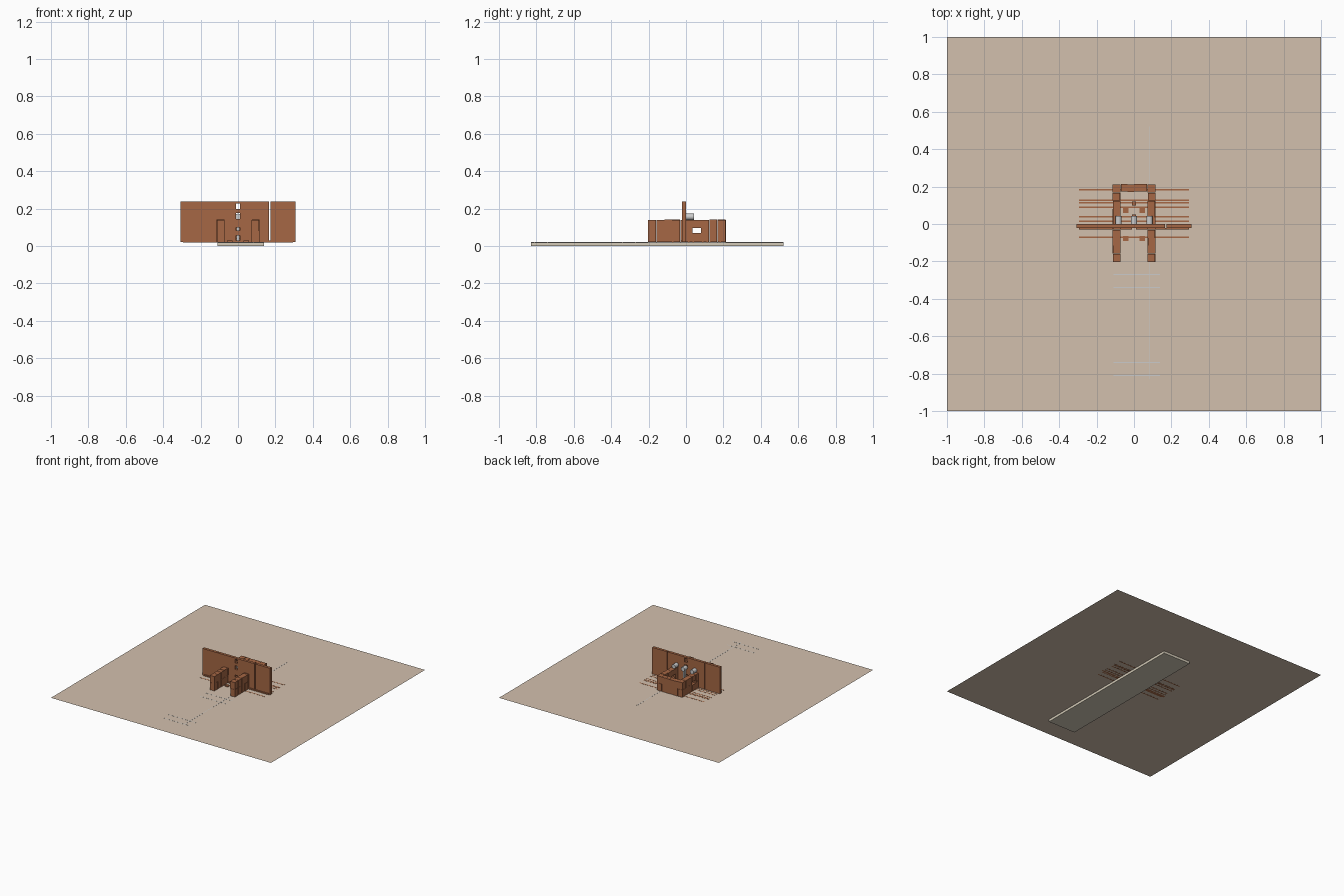
import bpy, bmesh, math, random
from mathutils import Matrix, Vector

if "Cube" in bpy.data.objects:
    bpy.data.objects.remove(bpy.data.objects["Cube"])

random.seed(4)
G = 0.02  # ground level


def material(name, rgb):
    m = bpy.data.materials.new(name)
    m.diffuse_color = (*rgb, 1)
    m.use_nodes = True
    m.node_tree.nodes["Principled BSDF"].inputs["Base Color"].default_value = m.diffuse_color
    return m


SAND = material("sand", (0.65, 0.53, 0.42))
BRICK = material("brick", (0.38, 0.136, 0.058))
PAVING = material("paving", (0.66, 0.60, 0.48))


def finish(name, bm, mat=None):
    me = bpy.data.meshes.new(name)
    bm.to_mesh(me)
    bm.free()
    ob = bpy.data.objects.new(name, me)
    bpy.context.collection.objects.link(ob)
    if mat:
        me.materials.append(mat)
    return ob


def boxes(name, specs, mat=None):
    """One object from boxes given as (x0, x1, y0, y1, z0, z1)."""
    bm = bmesh.new()
    for x0, x1, y0, y1, z0, z1 in specs:
        c = Vector((x0 + x1, y0 + y1, z0 + z1)) / 2
        s = Matrix.Diagonal((x1 - x0, y1 - y0, z1 - z0, 1))
        bmesh.ops.create_cube(bm, size=1, matrix=Matrix.Translation(c) @ s)
    return finish(name, bm, mat)


# Ground sheet
bm = bmesh.new()
bmesh.ops.create_grid(bm, x_segments=1, y_segments=1, size=1,
                      matrix=Matrix.Translation((0, 0, G)))
finish("ground", bm, SAND)

# Sunken path with thin joints that just reach the surface
boxes("path", [(-0.11, 0.14, -0.83, 0.52, 0, G - 0.0005)], PAVING)
joints = [(-0.11, 0.14, y - 0.002, y + 0.002, G - 0.002, G + 0.0006)
          for y in (-0.81, -0.74, -0.34, -0.27)]
joints.append((0.08, 0.084, -0.83, 0.52, G - 0.002, G + 0.0006))
boxes("path_joints", joints)

# Brick floor courses, flush with the ground on both sides
courses = [(-0.295, 0.295, y - 0.004, y + 0.004, G - 0.0008, G + 0.0008)
           for y in (-0.07, 0.015, 0.04, 0.09, 0.113, 0.126, 0.182)]
boxes("floor_courses", courses, BRICK)

# Gate wall: two outer panels and a centre pierced by a column of slots
Y0, Y1, TOP = -0.022, 0.0, 0.238
wall = [(-0.307, -0.172, Y0, Y1, G, TOP), (0.173, 0.307, Y0, Y1, G, TOP),
        (-0.170, -0.012, Y0, Y1, G, TOP), (0.012, 0.167, Y0, Y1, G, TOP)]
solid = [(0.02, 0.03), (0.055, 0.082), (0.098, 0.145), (0.175, 0.198), (0.228, TOP)]
wall += [(-0.012, 0.012, Y0, Y1, a, b) for a, b in solid]
boxes("gate_wall", wall, BRICK)
boxes("wall_plinth", [(-0.295, -0.012, -0.03, Y0, G, 0.029),
                      (0.012, 0.295, -0.03, Y0, G, 0.029)], BRICK)

# Side walls of stacked blocks, with a see-through window behind the gate
stones = []
cuts = [-0.205, -0.16, -0.115, -0.075, -0.03, 0.035, 0.08, 0.125, 0.168, 0.213]
for side in (-1, 1):
    for y0, y1 in zip(cuts, cuts[1:]):
        levels = [(G, 0.07), (0.0955, 0.138)] if y0 == 0.035 else [(G, 0.08), (0.081, 0.138)]
        for z0, z1 in levels:
            j = random.uniform(0, 0.003)
            xa, xb = sorted((side * (0.071 + j), side * (0.113 + j * 0.7)))
            stones.append((xa, xb, y0 + 0.001, y1 - 0.001, z0,
                           z1 + (j if z1 > 0.1 else 0)))
boxes("side_walls", stones, BRICK)

# Back wall closing the court
back = []
for i in range(4):
    x = -0.071 + i * 0.0355
    j = random.uniform(0, 0.004)
    back.append((x + 0.0005, x + 0.035, 0.17 + j, 0.21 + j, G, 0.135 + j))
boxes("back_wall", back, BRICK)

# Low blocks inside the court and just before the gate
low = [(-0.012, 0.012, y, y + 0.02, G, 0.04) for y in (0.03, 0.10)]
for s in (-1, 1):
    for y in (-0.09, 0.06):
        xa, xb = sorted((s * 0.03, s * 0.06))
        low.append((xa, xb, y, y + 0.025, G, 0.028))
boxes("low_blocks", low, BRICK)

# Grey rollers behind the gate, with the centre post that carries one
bm = bmesh.new()
for x in (-0.083, 0, 0.083):
    m = Matrix.Translation((x, 0.022, 0.156)) @ Matrix.Rotation(math.pi / 2, 4, 'X')
    bmesh.ops.create_cone(bm, cap_ends=True, segments=16, radius1=0.017,
                          radius2=0.017, depth=0.042, matrix=m)
for f in bm.faces:
    f.smooth = len(f.verts) == 4
finish("rollers", bm)
boxes("roller_post", [(-0.008, 0.008, 0.012, 0.028, G, 0.145)])
